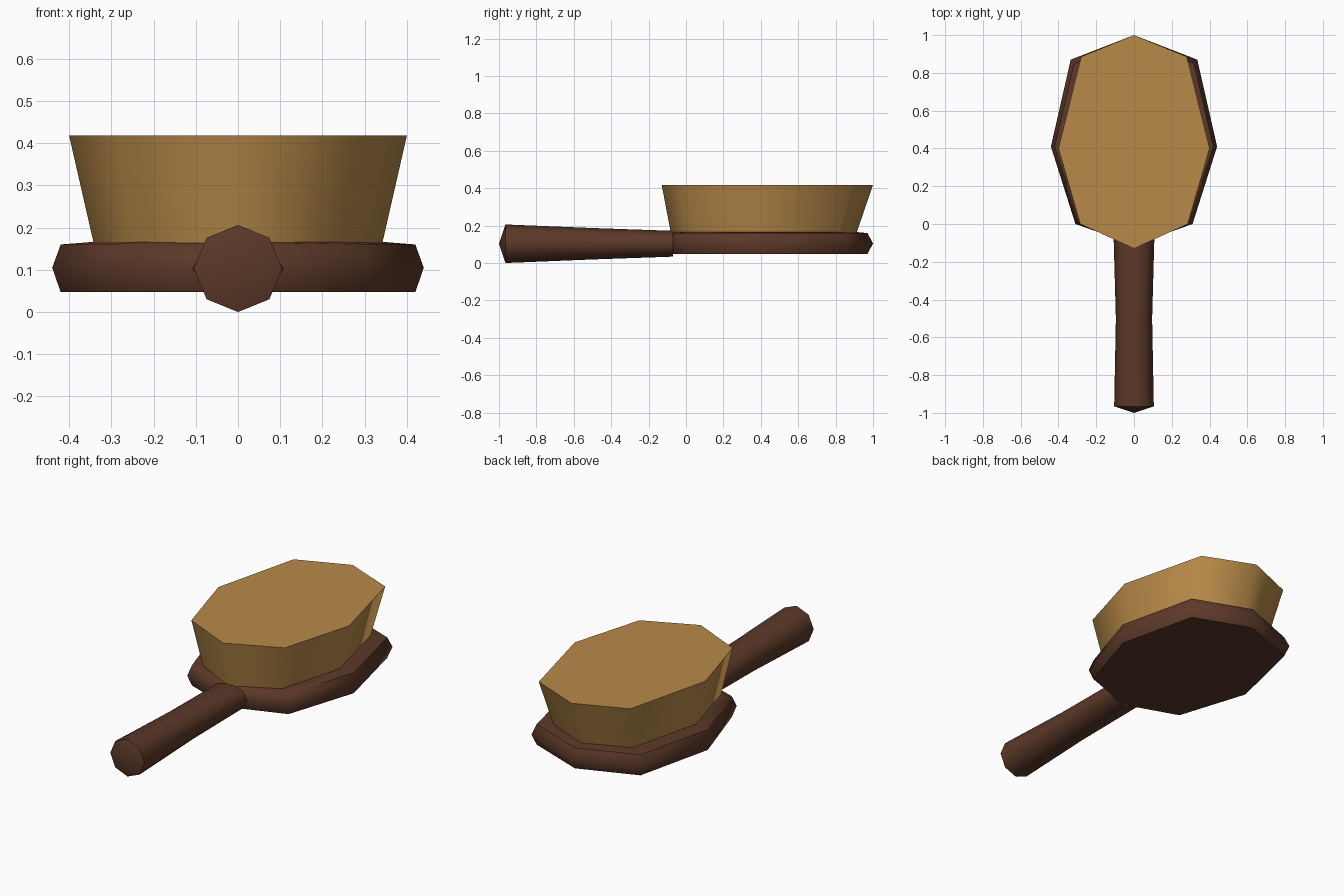
import bpy, bmesh, math

if "Cube" in bpy.data.objects:
    bpy.data.objects.remove(bpy.data.objects["Cube"])


def material(name, rgb):
    m = bpy.data.materials.new(name)
    m.diffuse_color = (*rgb, 1)
    m.use_nodes = True
    m.node_tree.nodes["Principled BSDF"].inputs["Base Color"].default_value = m.diffuse_color
    return m


wood = material("dark wood", (0.105, 0.040, 0.021))
bristle = material("tan bristle", (0.48, 0.255, 0.066))


def loft(name, rings, mat, tip=None):
    """Skin a stack of equal-length rings; the first end may close to a tip."""
    bm = bmesh.new()
    loops = [[bm.verts.new(p) for p in r] for r in rings]
    n = len(loops[0])
    for a, b in zip(loops, loops[1:]):
        for i in range(n):
            j = (i + 1) % n
            bm.faces.new((a[i], a[j], b[j], b[i]))
    if tip:
        t = bm.verts.new(tip)
        for i in range(n):
            bm.faces.new((loops[0][i], t, loops[0][(i + 1) % n]))
    else:
        bm.faces.new(loops[0])
    bm.faces.new(loops[-1])
    bmesh.ops.recalc_face_normals(bm, faces=bm.faces)
    me = bpy.data.meshes.new(name)
    bm.to_mesh(me)
    bm.free()
    me.materials.append(mat)
    ob = bpy.data.objects.new(name, me)
    bpy.context.collection.objects.link(ob)
    bpy.ops.object.select_all(action='DESELECT')
    ob.select_set(True)
    bpy.context.view_layer.objects.active = ob
    bpy.ops.object.shade_smooth_by_angle(angle=math.radians(58))
    return ob


def egg(z, half):
    """Mirrored eight-sided outline from its right half, tip to heel."""
    left = [(-x, y) for x, y in half[-2:0:-1]]
    return [(x, y, z) for x, y in half + left]


# Paddle-shaped head with a pointed rim
rim = [(0, 1.0), (0.335, 0.87), (0.44, 0.41), (0.31, 0.0), (0, -0.11)]
edge = [(0, 0.97), (0.317, 0.85), (0.42, 0.41), (0.295, 0.02), (0, -0.085)]
inner = [(0, 0.91), (0.255, 0.81), (0.345, 0.40), (0.245, 0.04), (0, -0.07)]
loft("brush_head", [egg(0.047, edge), egg(0.105, rim),
                    egg(0.16, edge), egg(0.166, inner)], wood)

# Flared bristle block
tuft_low = [(0, 0.91), (0.24, 0.81), (0.34, 0.40), (0.24, 0.04), (0, -0.08)]
tuft_top = [(0, 1.0), (0.28, 0.885), (0.40, 0.40), (0.285, 0.0), (0, -0.13)]
loft("bristles", [egg(0.155, tuft_low), egg(0.418, tuft_top)], bristle)


# Eight-sided handle, waisted across and tapering in height
def section(y, rx, rz):
    return [(rx * math.sin(k * math.pi / 4), y,
             0.103 + rz * math.cos(k * math.pi / 4)) for k in range(8)]


loft("handle", [section(-0.965, 0.105, 0.103), section(-0.5, 0.096, 0.084),
                section(-0.07, 0.108, 0.069)], wood, tip=(0, -1.0, 0.103))
